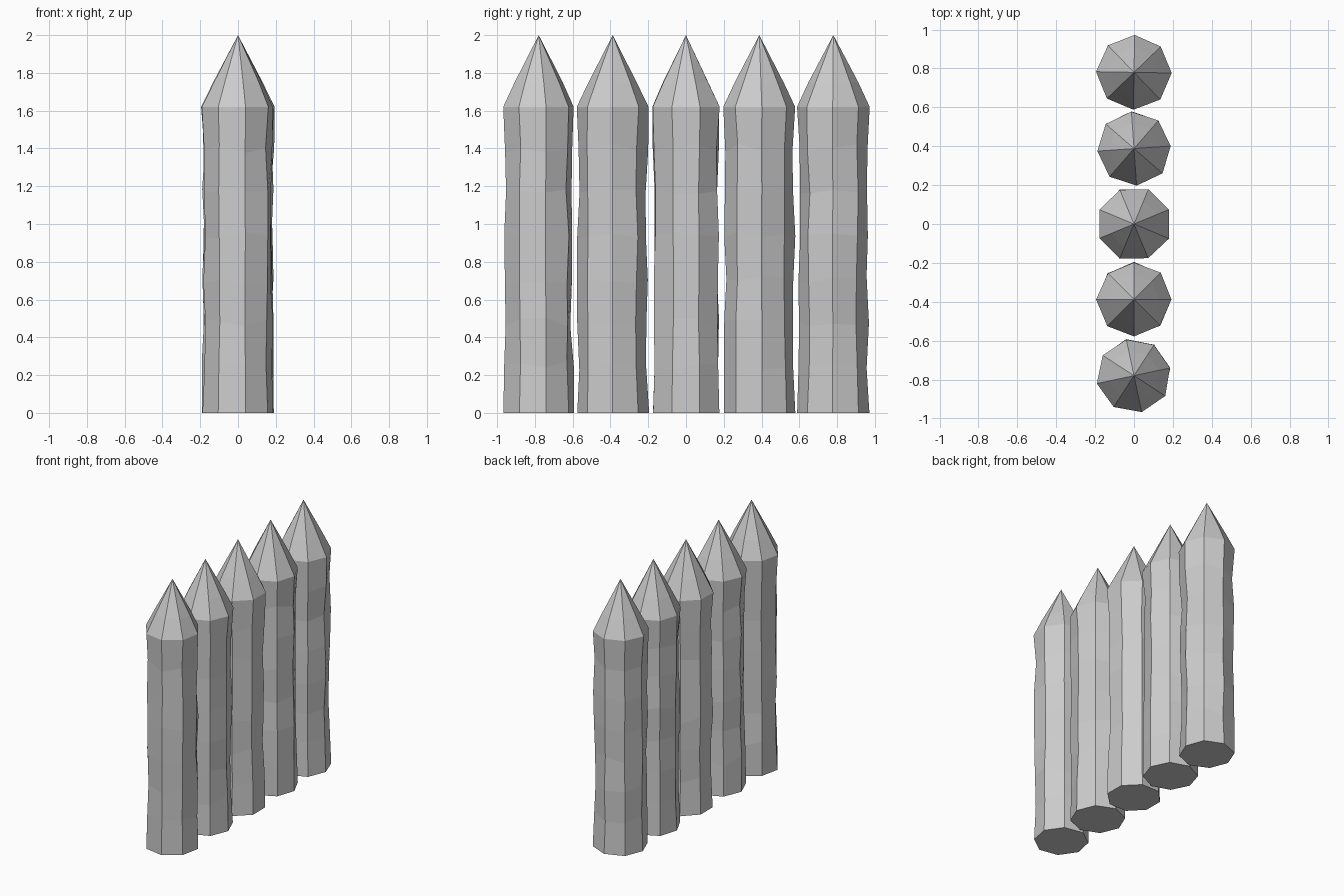
import bpy, bmesh, math, random

if "Cube" in bpy.data.objects:
    bpy.data.objects.remove(bpy.data.objects["Cube"])

SIDES = 8
# ring heights and base radii of one hewn stake, then a pointed tip
RINGS = [(0, .190), (.25, .183), (.48, .180), (.71, .181), (.94, .183),
         (1.17, .181), (1.40, .183), (1.62, .192), (1.75, .129)]


def make_stake(name, y, turn, seed):
    rng = random.Random(seed)
    bm = bmesh.new()
    rings = []
    for i, (z, r) in enumerate(RINGS):
        ring = []
        shaft = 0 < i < 7
        for k in range(SIDES):
            a = math.radians(turn) + 2 * math.pi * k / SIDES
            rr = r + rng.uniform(-.009, .009) * (1 if shaft else .4)
            zz = z + (rng.uniform(-.025, .025) if shaft else 0)
            ring.append(bm.verts.new((rr * math.cos(a), rr * math.sin(a), zz)))
        rings.append(ring)
    tip = bm.verts.new((0, 0, 2))
    bm.faces.new(rings[0][::-1])
    for k in range(SIDES):
        n = (k + 1) % SIDES
        for lo, hi in zip(rings, rings[1:]):
            bm.faces.new((lo[k], lo[n], hi[n], hi[k]))
        bm.faces.new((rings[-1][k], rings[-1][n], tip))
    mesh = bpy.data.meshes.new(name)
    bm.to_mesh(mesh)
    bm.free()
    ob = bpy.data.objects.new(name, mesh)
    ob.location.y = y
    bpy.context.collection.objects.link(ob)


# row of five sharpened stakes, each turned a little differently
for i, (y, turn) in enumerate([(-.78, 12), (-.388, 0), (0, 22.5), (.388, 4), (.78, -1)]):
    make_stake(f"stake_{i + 1}", y, turn, 10 + i)
